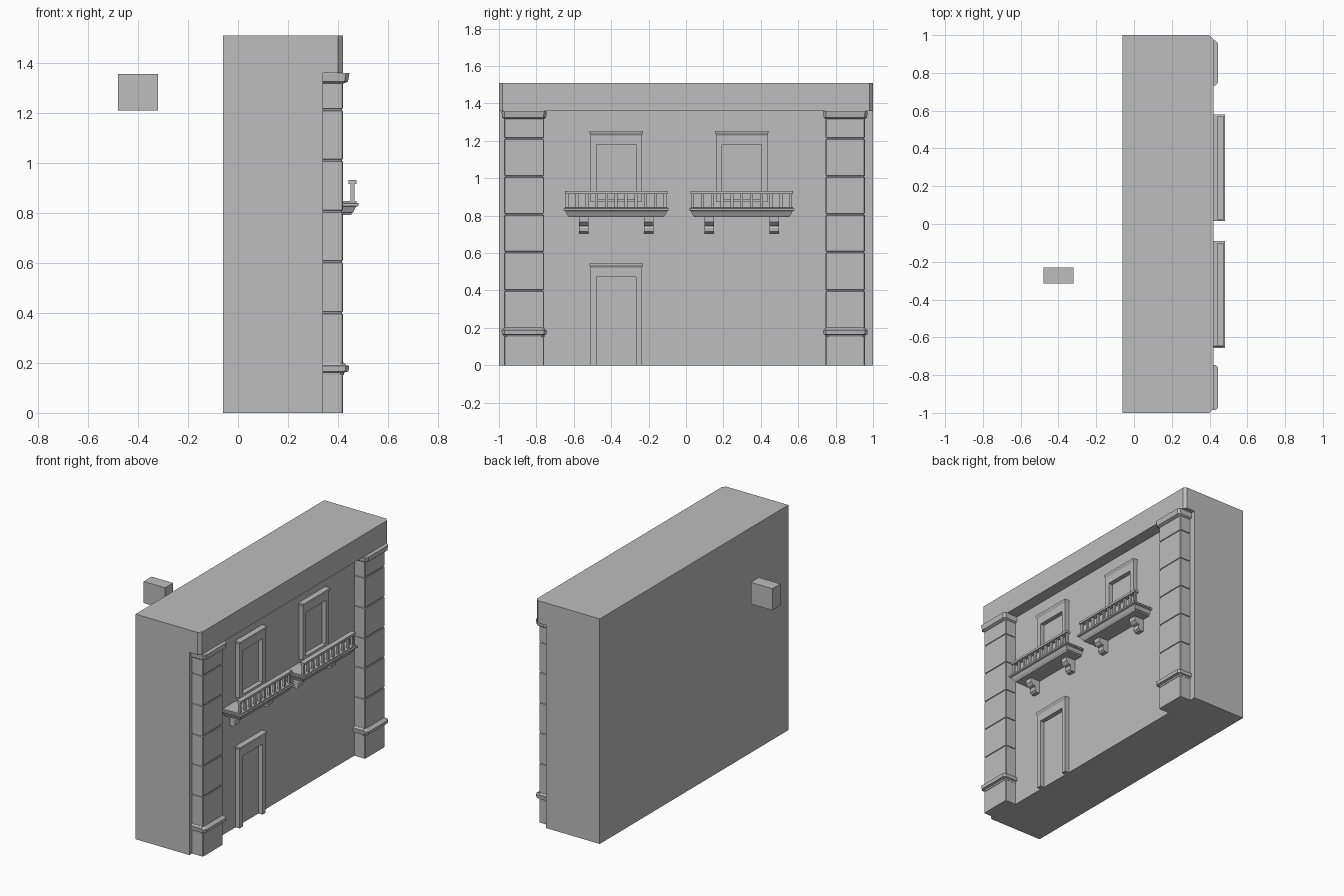
import bpy, bmesh

if "Cube" in bpy.data.objects:
    bpy.data.objects.remove(bpy.data.objects["Cube"])

stone = bpy.data.materials.new("grey stone")
stone.diffuse_color = (0.51, 0.51, 0.51, 1)
stone.use_nodes = True
stone.node_tree.nodes["Principled BSDF"].inputs["Base Color"].default_value = stone.diffuse_color
WALL = 0.34   # plane of the recessed facade


def finish(bm, name):
    bmesh.ops.recalc_face_normals(bm, faces=bm.faces)
    me = bpy.data.meshes.new(name)
    bm.to_mesh(me)
    bm.free()
    me.materials.append(stone)
    ob = bpy.data.objects.new(name, me)
    bpy.context.collection.objects.link(ob)
    return ob


def loft(name, rings, x0=WALL, c=0.0):
    """Stack of rectangles (z, front x, y min, y max), front corners cut by c."""
    bm = bmesh.new()
    loops = []
    for z, x1, a, b in rings:
        if c:
            pts = [(x0, a), (x1 - c, a), (x1, a + c), (x1, b - c), (x1 - c, b), (x0, b)]
        else:
            pts = [(x0, a), (x1, a), (x1, b), (x0, b)]
        loops.append([bm.verts.new((x, y, z)) for x, y in pts])
    n = len(loops[0])
    for lo, hi in zip(loops, loops[1:]):
        for i in range(n):
            j = (i + 1) % n
            bm.faces.new((lo[i], lo[j], hi[j], hi[i]))
    bm.faces.new(loops[0])
    bm.faces.new(loops[-1])
    return finish(bm, name)


def box(name, x0, x1, y0, y1, z0, z1):
    return loft(name, [(z0, x1, y0, y1), (z1, x1, y0, y1)], x0)


def extrude_y(name, prof, y0, y1, chamfer=0.0):
    """Extrude an (x, z) profile along y."""
    bm = bmesh.new()
    face = bm.faces.new([bm.verts.new((x, y0, z)) for x, z in prof])
    out = bmesh.ops.extrude_face_region(bm, geom=[face])
    for v in out["geom"]:
        if isinstance(v, bmesh.types.BMVert):
            v.co.y = y1
    if chamfer:
        edges = [e for e in bm.edges if all(v.co.x > 0.41 for v in e.verts)
                 and abs(e.verts[0].co.z - e.verts[1].co.z) > 0.1]
        bmesh.ops.bevel(bm, geom=edges, offset=chamfer, segments=1, affect='EDGES')
    return finish(bm, name)


# building body with overhanging top band
extrude_y("building_body", [(-0.06, 0), (WALL, 0), (WALL, 1.36), (0.42, 1.36),
                            (0.42, 1.51), (-0.06, 1.51)], -1, 1, 0.02)

# separate block behind the building
box("rear_block", -0.48, -0.32, -0.315, -0.23, 1.21, 1.355)


# corner pilasters with grooved shafts
def pilaster(side, a, b):
    rings = [(0, 0.42, a, b)]
    for z in (0.4, 0.605, 0.807, 1.01, 1.213):
        for dz, d in ((-0.005, 0), (-0.003, 0.005), (0.003, 0.005), (0.005, 0)):
            rings.append((z + dz, 0.42 - d, a + d, b - d))
    rings.append((1.36, 0.42, a, b))
    loft(side + "_pilaster_shaft", rings, c=0.004)
    for part, steps in (
            ("base_moulding", ((0.152, 0.003), (0.162, 0.006), (0.166, 0.022),
                               (0.188, 0.025), (0.19, 0.015), (0.202, 0.003))),
            ("capital", ((1.318, 0.003), (1.325, 0.02), (1.355, 0.025), (1.36, 0.025)))):
        loft(side + "_pilaster_" + part,
             [(z, 0.42 + d, a - d * 0.55, b + d * 0.55) for z, d in steps], c=0.014)


pilaster("left", -0.972, -0.759)
pilaster("right", 0.747, 0.957)


# door and window surrounds
def surround(name, yc, z0, z1, sill):
    w, h, f = 0.138, 0.105, 0.37
    top = z1 - 0.072
    for s, tag in ((-1, "left"), (1, "right")):
        ys = sorted((yc + s * h, yc + s * w))
        box(f"{name}_{tag}_jamb", WALL, f, *ys, z0, top)
    a, b = yc - w, yc + w
    loft(name + "_lintel", [(top, f, a, b), (z1 - 0.022, f, a, b),
                            (z1 - 0.012, f + 0.006, a - 0.003, b + 0.003),
                            (z1 - 0.008, f + 0.008, a - 0.005, b + 0.005),
                            (z1, f + 0.008, a - 0.005, b + 0.005)])
    if sill:
        box(name + "_sill", WALL, f, yc - h, yc + h, z0, z0 + 0.016)


# balcony with slab, railing and brackets
def balcony(name, yc):
    half = 0.283
    loft(name + "_slab", [(z, x, yc - half + d, yc + half - d) for z, x, d in (
        (0.792, 0.452, 0.028), (0.80, 0.457, 0.026), (0.802, 0.46, 0.022),
        (0.825, 0.472, 0.01), (0.828, 0.482, 0.0), (0.838, 0.483, 0.0),
        (0.84, 0.475, 0.008), (0.847, 0.474, 0.009))])
    r = 0.273
    box(name + "_handrail", 0.441, 0.474, yc - r, yc + r, 0.916, 0.931)
    n = 11
    for i in range(n):
        y = yc - 0.262 + 0.524 * i / (n - 1)
        box(f"{name}_baluster_{i + 1}", 0.45, 0.465, y - 0.008, y + 0.008, 0.845, 0.918)
    prof = [(WALL, 0.705), (0.365, 0.705), (0.378, 0.715), (0.38, 0.735), (0.375, 0.745),
            (0.395, 0.75), (0.41, 0.765), (0.412, 0.795), (WALL, 0.795)]
    for s, tag in ((-1, "left"), (1, "right")):
        y = yc + s * 0.174
        extrude_y(f"{name}_{tag}_bracket", prof, y - 0.025, y + 0.025)


surround("door", -0.373, 0, 0.545, False)
for tag, y in (("left", -0.373), ("right", 0.298)):
    surround(tag + "_window", y, 0.872, 1.252, True)
    balcony(tag + "_balcony", y)
